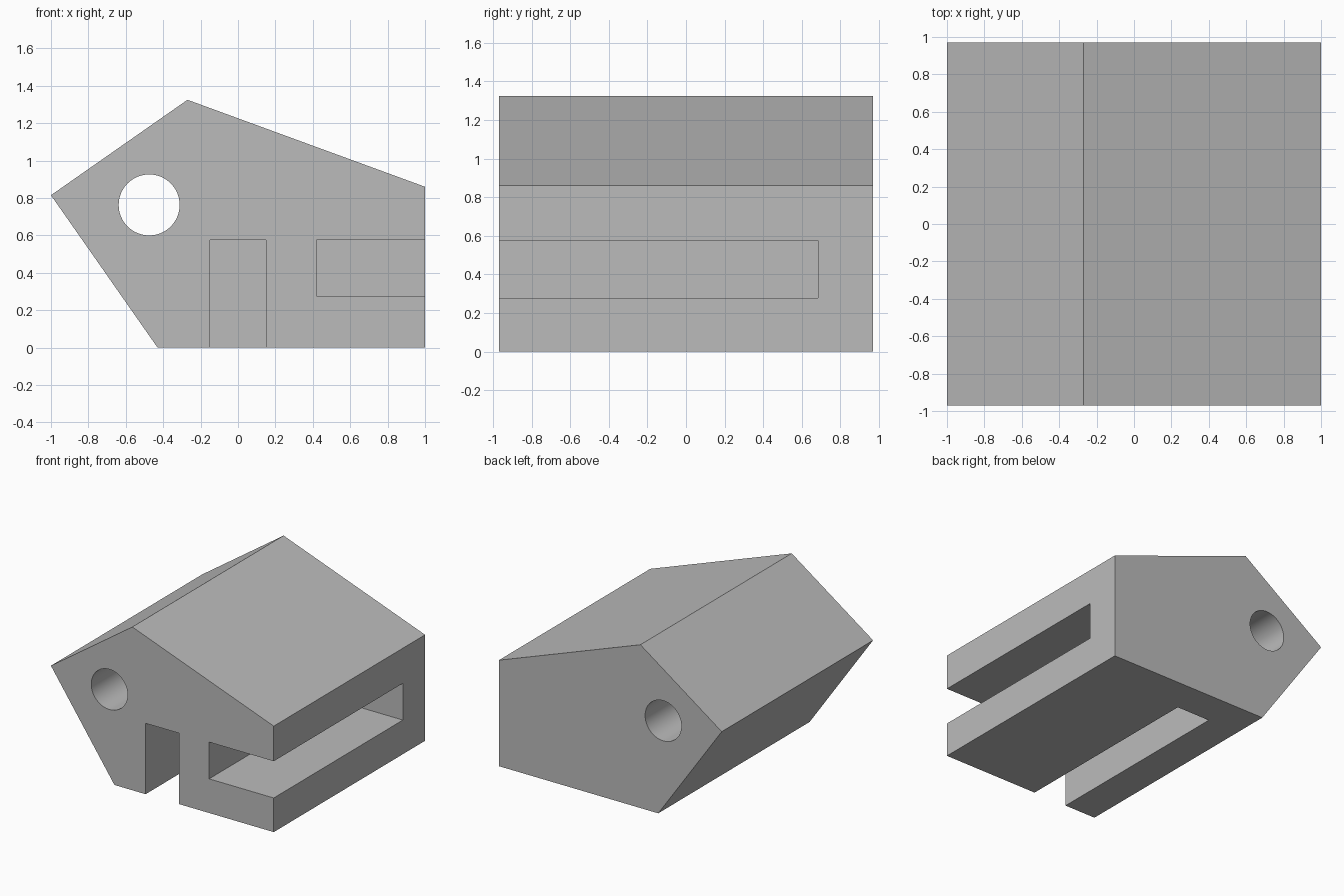
import bpy
import bmesh
from math import radians
from mathutils import Matrix

default = bpy.data.objects.get("Cube")
if default:
    bpy.data.objects.remove(default, do_unlink=True)

HALF_DEPTH = 0.97
SLOT_END = 0.685

grey = bpy.data.materials.new("plain grey")
grey.use_nodes = True
colour = (0.5, 0.5, 0.5, 1)
grey.diffuse_color = colour
grey.node_tree.nodes["Principled BSDF"].inputs["Base Color"].default_value = colour


def add_object(name, bm):
    bmesh.ops.recalc_face_normals(bm, faces=bm.faces)
    mesh = bpy.data.meshes.new(name)
    bm.to_mesh(mesh)
    bm.free()
    mesh.materials.append(grey)
    obj = bpy.data.objects.new(name, mesh)
    bpy.context.collection.objects.link(obj)
    return obj


def prism(name, profile, y0, y1):
    """Extrude an x-z profile along y."""
    bm = bmesh.new()
    face = bm.faces.new([bm.verts.new((x, y0, z)) for x, z in profile])
    result = bmesh.ops.extrude_face_region(bm, geom=[face])
    verts = [v for v in result["geom"] if isinstance(v, bmesh.types.BMVert)]
    bmesh.ops.translate(bm, vec=(0, y1 - y0, 0), verts=verts)
    return add_object(name, bm)


def slot(name, x0, x1, z0, z1):
    """Blind slot, open at the front and closed near the back."""
    return prism(name, [(x0, z0), (x1, z0), (x1, z1), (x0, z1)], -1.2, SLOT_END)


# Five-sided block
body = prism("block_body",
             [(-0.43, 0), (1, 0), (1, 0.86), (-0.27, 1.325), (-1, 0.815)],
             -HALF_DEPTH, HALF_DEPTH)

# Slots in the underside and the left side
cutters = [slot("bottom_slot_cutter", -0.15, 0.15, -0.2, 0.575),
           slot("side_slot_cutter", 0.42, 1.2, 0.277, 0.575)]

# Round hole running the full depth
bm = bmesh.new()
bmesh.ops.create_cone(bm, cap_ends=True, segments=64, radius1=0.163,
                      radius2=0.163, depth=3,
                      matrix=Matrix.Translation((-0.475, 0, 0.763))
                      @ Matrix.Rotation(radians(90), 4, "X"))
cutters.append(add_object("round_hole_cutter", bm))

# Cut the block, then discard the cutters
bpy.ops.object.select_all(action="DESELECT")
body.select_set(True)
bpy.context.view_layer.objects.active = body
for cutter in cutters:
    cutter.hide_render = True
    cut = body.modifiers.new(cutter.name, "BOOLEAN")
    cut.operation = "DIFFERENCE"
    cut.solver = "EXACT"
    cut.object = cutter
    bpy.ops.object.modifier_apply(modifier=cut.name)
    bpy.data.objects.remove(cutter, do_unlink=True)

# Smooth bore, crisp edges elsewhere
bpy.ops.object.shade_smooth_by_angle(angle=radians(30))
